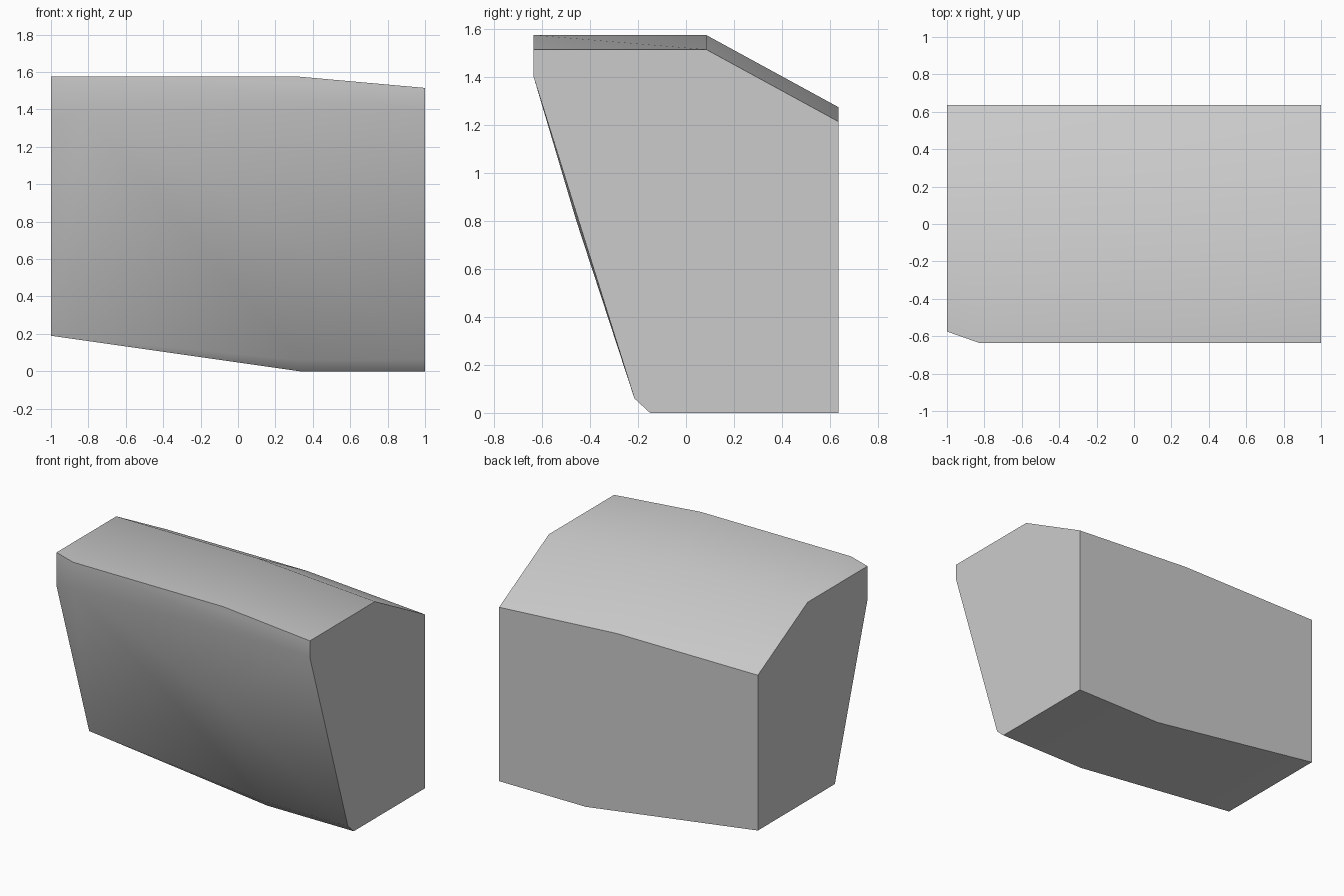
import bpy
import bmesh

cube = bpy.data.objects.get("Cube")
if cube:
    bpy.data.objects.remove(cube, do_unlink=True)

BACK, FRONT, RIDGE = 0.635, -0.635, 0.085
TOP = 1.575


def section(x, yz):
    """Place a (y, z) profile at a station along the width."""
    return [(x, y, z) for y, z in yz]


# Left end: full profile with a small chamfer at the foot
points = section(1.0, [(FRONT, 1.515), (RIDGE, 1.515), (BACK, 1.215),
                       (BACK, 0), (-0.15, 0), (-0.215, 0.06), (FRONT, 1.4)])
# Right end: raised bottom and front set back
points += section(-1.0, [(-0.575, TOP), (RIDGE, TOP), (BACK, 1.275),
                         (BACK, 0.19), (-0.215, 0.19), (-0.575, 1.34)])
# Bends in the roof, floor and front between the two ends
points += section(0.33, [(FRONT, TOP), (FRONT, 1.4), (BACK, 0),
                         (-0.15, 0), (-0.215, 0.06)])
points += section(0.09, [(RIDGE, TOP), (BACK, 1.275)])
points += section(0.2, [(-0.457, 0.8)])
points += section(-0.83, [(FRONT, TOP), (FRONT, 1.4)])

# Faceted convex shell around the sections
bm = bmesh.new()
for p in points:
    bm.verts.new(p)
hull = bmesh.ops.convex_hull(bm, input=bm.verts[:])
loose = [v for v in bm.verts if not v.link_faces]
bmesh.ops.delete(bm, geom=loose, context='VERTS')
bmesh.ops.dissolve_limit(bm, angle_limit=0.005, verts=bm.verts[:],
                         edges=bm.edges[:])
bmesh.ops.recalc_face_normals(bm, faces=bm.faces[:])
mesh = bpy.data.meshes.new("body_shell")
bm.to_mesh(mesh)
bm.free()

body = bpy.data.objects.new("body_shell", mesh)
bpy.context.collection.objects.link(body)

# Single plain grey
grey = bpy.data.materials.new("light_grey")
grey.use_nodes = True
colour = (0.6, 0.6, 0.6, 1)
grey.diffuse_color = colour
grey.node_tree.nodes["Principled BSDF"].inputs["Base Color"].default_value = colour
mesh.materials.append(grey)

# Soft shading over the shallow bends, crisp at the ends
bpy.ops.object.select_all(action='DESELECT')
body.select_set(True)
bpy.context.view_layer.objects.active = body
bpy.ops.object.shade_smooth_by_angle(angle=0.53)
